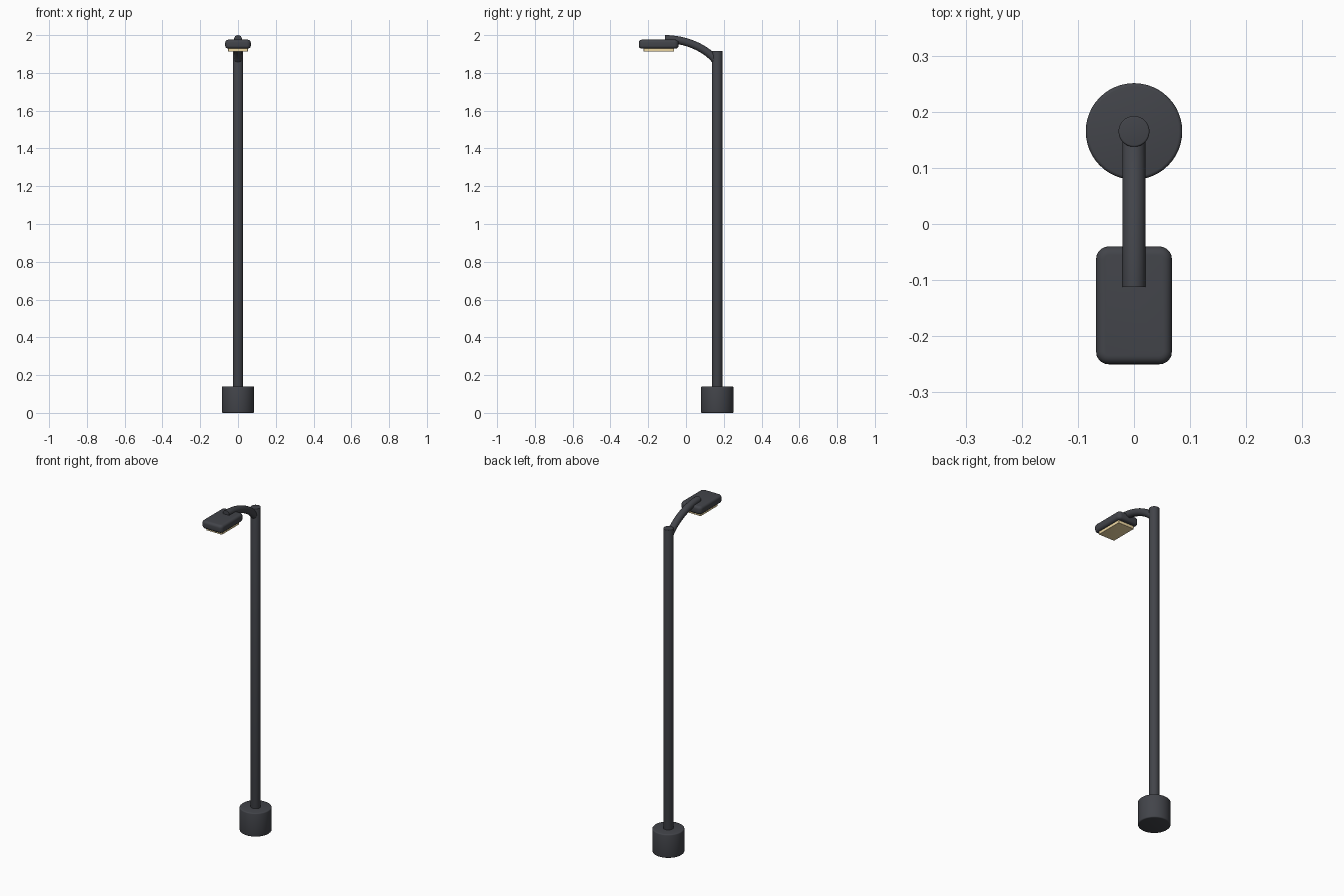
import bpy, math

if "Cube" in bpy.data.objects:
    bpy.data.objects.remove(bpy.data.objects["Cube"])

POLE_Y = 0.165


def material(name, color):
    m = bpy.data.materials.new(name)
    m.diffuse_color = color
    m.use_nodes = True
    m.node_tree.nodes["Principled BSDF"].inputs["Base Color"].default_value = m.diffuse_color
    return m


dark = material("dark_metal", (0.055, 0.058, 0.068, 1))
glow = material("warm_lens", (0.85, 0.68, 0.36, 1))


def finish(ob, name, mat, bevel=0.0, segments=3):
    ob.name = name
    ob.data.materials.append(mat)
    bpy.ops.object.select_all(action='DESELECT')
    ob.select_set(True)
    bpy.context.view_layer.objects.active = ob
    if bevel:
        b = ob.modifiers.new("bevel", 'BEVEL')
        b.width, b.segments = bevel, segments
        b.limit_method = 'ANGLE'
        bpy.ops.object.modifier_apply(modifier=b.name)
    bpy.ops.object.shade_smooth_by_angle(angle=math.radians(35))
    return ob


def cylinder(name, radius, z0, z1, bevel):
    bpy.ops.mesh.primitive_cylinder_add(vertices=48, radius=radius, depth=z1 - z0,
                                        location=(0, POLE_Y, (z0 + z1) / 2))
    return finish(bpy.context.object, name, dark, bevel)


def box(name, size, loc, mat, corner, edge):
    bpy.ops.mesh.primitive_cube_add(size=1, location=loc)
    ob = bpy.context.object
    ob.scale = size
    bpy.ops.object.transform_apply(location=False, rotation=False, scale=True)
    # round the upright corners first, then the rims
    me = ob.data
    attr = me.attributes.new("bevel_weight_edge", 'FLOAT', 'EDGE')
    for e in me.edges:
        a, b = (me.vertices[i].co for i in e.vertices)
        attr.data[e.index].value = 1.0 if abs(a.z - b.z) > 1e-4 else 0.0
    c = ob.modifiers.new("corners", 'BEVEL')
    c.width, c.segments, c.limit_method = corner, 5, 'WEIGHT'
    bpy.ops.object.modifier_apply(modifier=c.name)
    return finish(ob, name, mat, edge, 5)


# Base and pole
cylinder("base", 0.086, 0, 0.14, 0.006)
cylinder("pole", 0.0275, 0.13, 1.916, 0.003)

# Curved arm
curve = bpy.data.curves.new("arm", 'CURVE')
curve.dimensions = '3D'
curve.bevel_depth = 0.0207
curve.bevel_resolution = 6
curve.resolution_u = 24
curve.use_fill_caps = True
sp = curve.splines.new('BEZIER')
sp.bezier_points.add(1)
path = [((0, 0.16, 1.862), (0, 0.18, 1.835), (0, 0.11, 1.930)),
        ((0, -0.112, 1.9793), (0, 0.0, 1.9793), (0, -0.15, 1.9793))]
for p, (co, left, right) in zip(sp.bezier_points, path):
    p.handle_left_type = p.handle_right_type = 'FREE'
    p.co, p.handle_left, p.handle_right = co, left, right
arm = bpy.data.objects.new("arm", curve)
bpy.context.collection.objects.link(arm)
bpy.ops.object.select_all(action='DESELECT')
arm.select_set(True)
bpy.context.view_layer.objects.active = arm
bpy.ops.object.convert(target='MESH')
finish(bpy.context.object, "arm", dark)

# Lamp head and lens
box("lamp_head", (0.135, 0.21, 0.047), (0, -0.145, 1.952), dark, 0.022, 0.015)
box("lens", (0.104, 0.162, 0.024), (0, -0.144, 1.924), glow, 0.004, 0.002)
